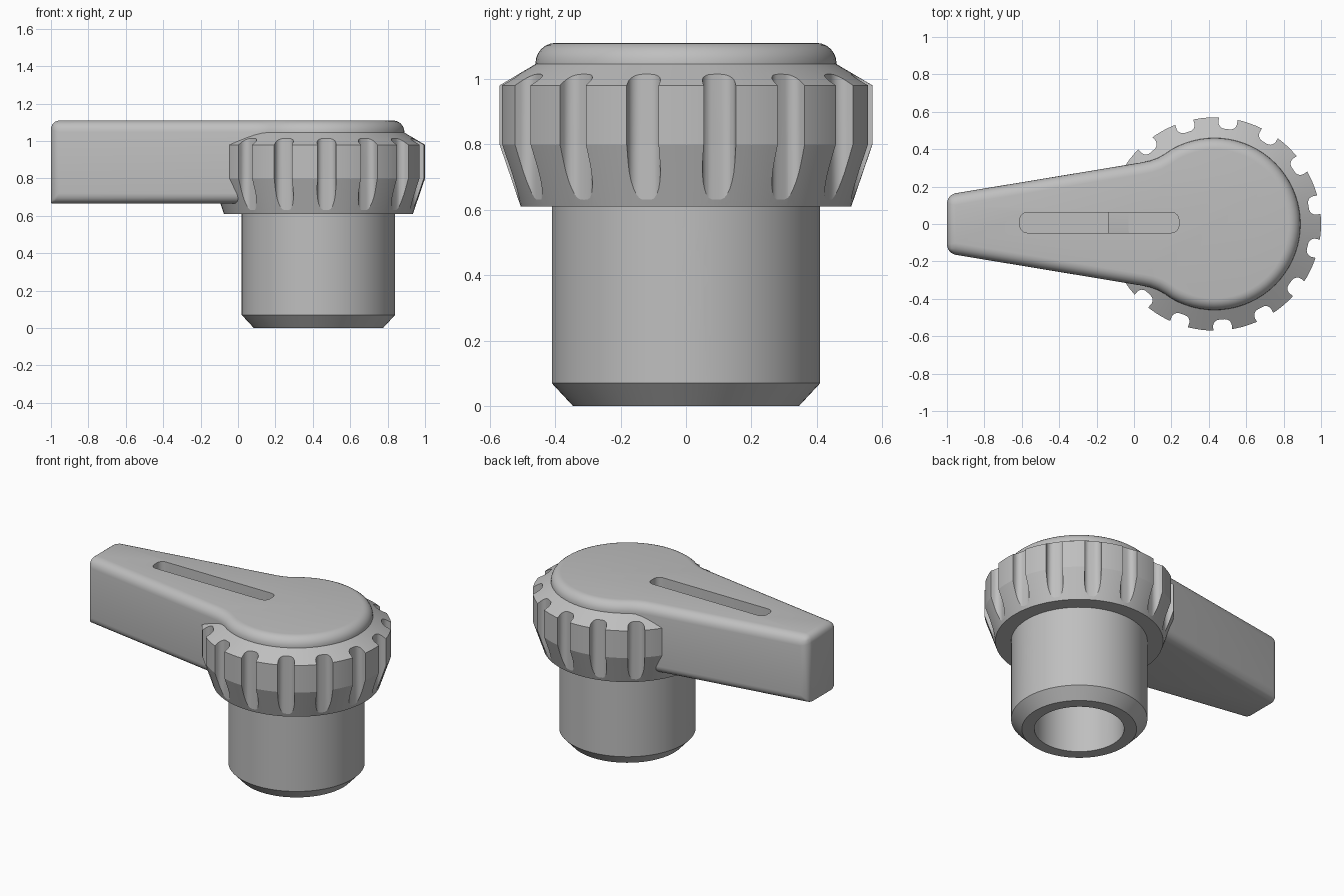
import bpy, bmesh
from math import sin, cos, radians, pi

cube = bpy.data.objects.get("Cube")
if cube:
    bpy.data.objects.remove(cube, do_unlink=True)

AXIS = 0.43          # x position of the turning axis
HANDLE_Z = (0.665, 1.11)

grey = bpy.data.materials.new("plain_grey")
grey.use_nodes = True
grey.diffuse_color = (0.52, 0.52, 0.52, 1)
grey.node_tree.nodes["Principled BSDF"].inputs["Base Color"].default_value = grey.diffuse_color


def to_object(name, bm):
    bmesh.ops.recalc_face_normals(bm, faces=bm.faces)
    mesh = bpy.data.meshes.new(name)
    bm.to_mesh(mesh)
    bm.free()
    mesh.materials.append(grey)
    obj = bpy.data.objects.new(name, mesh)
    bpy.context.collection.objects.link(obj)
    return obj


def activate(obj):
    bpy.ops.object.select_all(action='DESELECT')
    obj.select_set(True)
    bpy.context.view_layer.objects.active = obj


def cut(obj, cutter):
    mod = obj.modifiers.new("cut", 'BOOLEAN')
    mod.operation, mod.solver, mod.object = 'DIFFERENCE', 'EXACT', cutter
    activate(obj)
    bpy.ops.object.modifier_apply(modifier=mod.name)
    bpy.data.objects.remove(cutter, do_unlink=True)


def smooth(obj, angle=28):
    activate(obj)
    bpy.ops.object.shade_smooth_by_angle(angle=radians(angle))


def lathe(name, profile, steps=96):
    """Revolve (radius, z) points around the turning axis."""
    bm = bmesh.new()
    verts = [bm.verts.new((AXIS + r, 0, z)) for r, z in profile]
    edges = [bm.edges.new(pair) for pair in zip(verts, verts[1:])]
    bmesh.ops.spin(bm, geom=verts + edges, cent=(AXIS, 0, 0), axis=(0, 0, 1),
                   angle=2 * pi, steps=steps)
    bmesh.ops.remove_doubles(bm, verts=bm.verts, dist=1e-4)
    return to_object(name, bm)


def prism(bm, outline, z0, z1):
    base = bm.faces.new([bm.verts.new((x, y, z0)) for x, y in outline])
    top = bmesh.ops.extrude_face_region(bm, geom=[base])["geom"]
    for v in top:
        if isinstance(v, bmesh.types.BMVert):
            v.co.z = z1


def rounded_rect(x0, x1, y0, y1, r, steps=6):
    corners = ((x1 - r, y1 - r), (x0 + r, y1 - r), (x0 + r, y0 + r), (x1 - r, y0 + r))
    return [(cx + r * cos(a), cy + r * sin(a))
            for i, (cx, cy) in enumerate(corners)
            for a in [(i + k / steps) * pi / 2 for k in range(steps + 1)]]


# Hollow stem with a chamfered foot and a cross hole
stem = lathe("stem", [(0, 0.6), (0.27, 0.6), (0.27, 0), (0.345, 0),
                      (0.41, 0.07), (0.41, 0.62), (0, 0.62)])
bm = bmesh.new()
prism(bm, [(0.068 * cos(k * pi / 20), 0.068 * sin(k * pi / 20)) for k in range(40)], -1, 1)
for v in bm.verts:
    x, y, z = v.co
    v.co = (AXIS + z, y + 0.007, x + 0.41)
cut(stem, to_object("cross_hole_cutter", bm))
smooth(stem)

# Grip collar with vertical grooves, left plain under the lever
collar = lathe("grip_collar", [(0, 0.61), (0.505, 0.61), (0.57, 0.8),
                               (0.57, 0.98), (0.46, 1.045), (0, 1.045)])
bm = bmesh.new()
groove = rounded_rect(0.512, 0.7, -0.05, 0.05, 0.035)
for k in range(15):
    degrees = -13.5 + 24 * k
    if 150 < degrees < 210:
        continue
    c, s = cos(radians(degrees)), sin(radians(degrees))
    prism(bm, [(AXIS + x * c - y * s, x * s + y * c) for x, y in groove], 0.5, 1.2)
cut(collar, to_object("groove_cutter", bm))
smooth(collar, 17)

# Lever: tapered arm blending into a round head
side = [(-1, 0.157), (0.04, 0.329), (0.085, 0.338), (0.125, 0.352), (0.165, 0.374)]
arc = [(AXIS + 0.46 * cos(radians(a)), 0.46 * sin(radians(a))) for a in range(120, -121, -5)]
outline = side + arc + [(x, -y) for x, y in reversed(side)]
bm = bmesh.new()
prism(bm, outline, *HANDLE_Z)
weight = bm.edges.layers.float.new("bevel_weight_edge")
for e in bm.edges:
    a, b = (v.co for v in e.verts)
    at_end = a.x < -0.99 and b.x < -0.99
    if abs(a.z - b.z) > 0.1:
        e[weight] = 0.75 if at_end else 0
    elif a.z > 1:
        e[weight] = 0.75 if at_end else 1
    else:
        e[weight] = 0.15 if at_end else 0.9
lever = to_object("lever", bm)
bevel = lever.modifiers.new("round_edges", 'BEVEL')
bevel.limit_method = 'WEIGHT'
bevel.width, bevel.segments, bevel.use_clamp_overlap = 0.062, 6, False
activate(lever)
bpy.ops.object.modifier_apply(modifier=bevel.name)

# Long recess in the top of the lever
bm = bmesh.new()
prism(bm, rounded_rect(-0.61, 0.24, -0.047, 0.062, 0.04), HANDLE_Z[1] - 0.2, HANDLE_Z[1] + 0.1)
cut(lever, to_object("recess_cutter", bm))
smooth(lever, 35)
